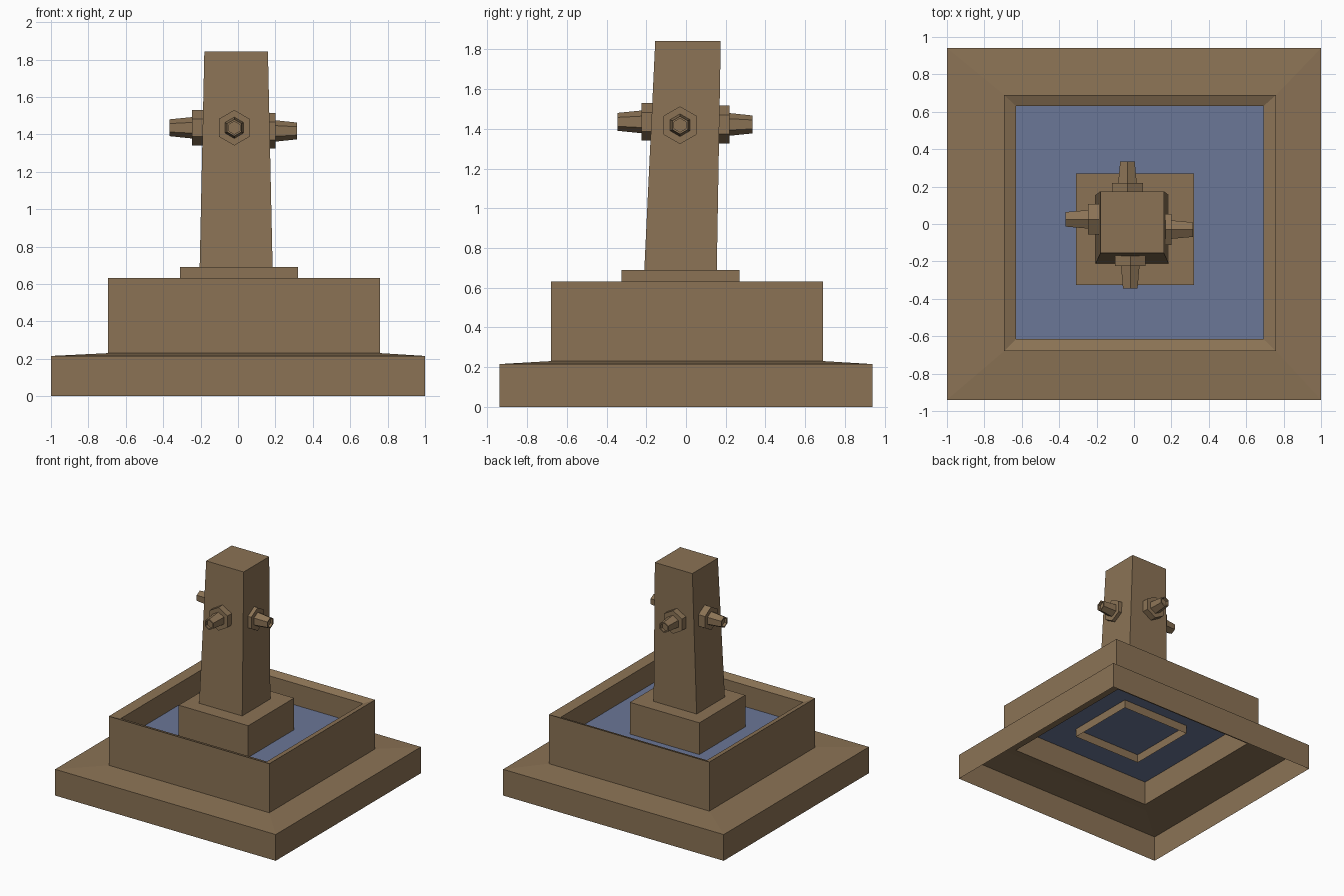
import bpy, bmesh, math
from mathutils import Vector

if "Cube" in bpy.data.objects:
    bpy.data.objects.remove(bpy.data.objects["Cube"])


def material(name, rgb):
    m = bpy.data.materials.new(name)
    m.diffuse_color = (*rgb, 1)
    m.use_nodes = True
    m.node_tree.nodes["Principled BSDF"].inputs["Base Color"].default_value = m.diffuse_color
    return m


STONE = material("brown stone", (0.258, 0.171, 0.091))
WATER = material("blue water", (0.147, 0.184, 0.310))


def loft(name, rings, mat, start=True, end=True):
    """Skin a list of equal-length point rings, optionally capping the ends."""
    bm = bmesh.new()
    vs = [[bm.verts.new(p) for p in r] for r in rings]
    n = len(rings[0])
    for a, b in zip(vs, vs[1:]):
        for i in range(n):
            j = (i + 1) % n
            bm.faces.new((a[i], a[j], b[j], b[i]))
    if start:
        bm.faces.new(vs[0][::-1])
    if end:
        bm.faces.new(vs[-1])
    me = bpy.data.meshes.new(name)
    bm.to_mesh(me)
    bm.free()
    me.materials.append(mat)
    ob = bpy.data.objects.new(name, me)
    bpy.context.collection.objects.link(ob)
    return ob


def rect(x0, x1, y0, y1, z):
    return [(x0, y0, z), (x1, y0, z), (x1, y1, z), (x0, y1, z)]


# Hollow step and basin: step side, sloping tread, wall, inward rim, inner wall, underside
outer = (-0.695, 0.76, -0.68, 0.69)
inner = (-0.63, 0.692, -0.615, 0.63)
loft("basin", [
    rect(-1, 1, -0.94, 0.94, 0),
    rect(-1, 1, -0.94, 0.94, 0.215),
    rect(*outer, 0.23),
    rect(*outer, 0.632),
    rect(*inner, 0.607),
    rect(*inner, 0.228),
    rect(*outer, 0.228),
], STONE, start=False, end=False)

# Water sheet
loft("water", [rect(*inner, 0.43)], WATER, start=False)

# Plinth (open underneath) and leaning, tapering pillar
loft("plinth", [rect(-0.31, 0.32, -0.325, 0.27, 0.36),
                rect(-0.31, 0.32, -0.325, 0.27, 0.69)], STONE, start=False)
loft("pillar", [rect(-0.205, 0.185, -0.21, 0.155, 0.69),
                rect(-0.18, 0.16, -0.155, 0.175, 1.842)], STONE, start=False)


def spout(name, direction, centre, flange_end, tip):
    """Six-sided flange and tapered, hollow-tipped nozzle along a direction."""
    d = Vector(direction)
    up = Vector((0, 0, 1))
    side = up.cross(d)

    def ring(r, dist):
        return [Vector(centre) + d * dist
                + up * (r * math.cos(k * math.pi / 3))
                - side * (r * math.sin(k * math.pi / 3)) for k in range(6)]

    loft(name + "_flange", [ring(0.095, 0.13), ring(0.095, flange_end)], STONE)
    loft(name + "_nozzle", [ring(0.058, flange_end - 0.01), ring(0.045, tip),
                            ring(0.034, tip), ring(0.034, tip - 0.02)], STONE,
         start=False)


# Spouts on the four pillar faces
spout("front_spout", (0, -1, 0), (-0.02, 0, 1.435), 0.225, 0.345)
spout("back_spout", (0, 1, 0), (-0.035, 0, 1.422), 0.22, 0.335)
spout("left_spout", (-1, 0, 0), (0, 0.025, 1.435), 0.247, 0.365)
spout("right_spout", (1, 0, 0), (0, -0.03, 1.418), 0.20, 0.315)

# Make the normals of every part consistent
for ob in bpy.context.collection.objects:
    if ob.name == "water":
        continue
    bm = bmesh.new()
    bm.from_mesh(ob.data)
    bmesh.ops.recalc_face_normals(bm, faces=bm.faces)
    bm.to_mesh(ob.data)
    bm.free()
